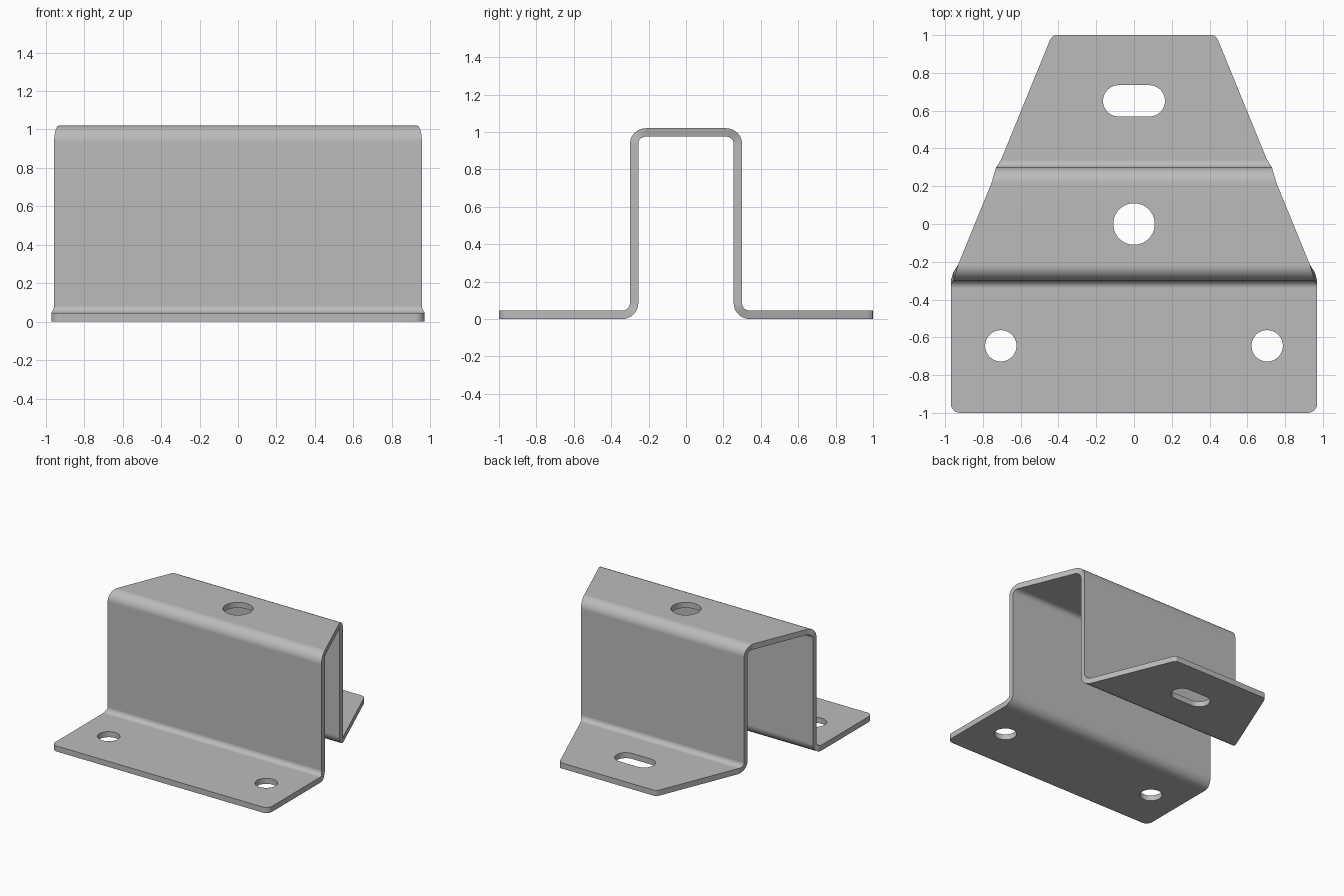
import bpy, bmesh
from math import sin, cos, pi, radians
from mathutils import Vector

cube = bpy.data.objects.get("Cube")
if cube:
    bpy.data.objects.remove(cube, do_unlink=True)

T = 0.045          # sheet thickness
R = 0.0625         # bend radius on the sheet centre line
Z0 = T / 2         # height of the flange centre line
STEPS = 12

steel = bpy.data.materials.new("grey_steel")
steel.use_nodes = True
colour = (0.5, 0.5, 0.5, 1)
steel.diffuse_color = colour
steel.node_tree.nodes["Principled BSDF"].inputs["Base Color"].default_value = colour


def half_width(y):
    """Full width at the front flange, then a straight taper to the back."""
    return 0.97 - 0.409 * max(0, y + 0.31)


def make_object(name, bm):
    bmesh.ops.recalc_face_normals(bm, faces=bm.faces[:])
    mesh = bpy.data.meshes.new(name)
    bm.to_mesh(mesh)
    bm.free()
    obj = bpy.data.objects.new(name, mesh)
    bpy.context.collection.objects.link(obj)
    return obj


# Stations along the folded sheet: (y, z, normal, half width)
stations = []
up = Vector((0, 0, 1))


def flat(y, w):
    stations.append((y, Z0, up, w))


def bend(cy, cz, start, end, side):
    for i in range(STEPS + 1):
        a = radians(start + (end - start) * i / STEPS)
        y, z = cy + R * cos(a), cz + R * sin(a)
        stations.append((y, z, side * Vector((0, cos(a), sin(a))), half_width(y)))


# Front flange with rounded corners
for i in range(7):
    a = i / 6 * pi / 2
    flat(-1 + 0.05 * (1 - cos(a)), 0.92 + 0.05 * sin(a))
# Four folds of the hat section
bend(-0.34, 0.085, -90, 0, -1)
bend(-0.215, 0.935, 180, 90, 1)
bend(0.215, 0.935, 90, 0, 1)
bend(0.34, 0.085, 180, 270, -1)
# Tapered back flange with small rounded corners
flat(0.972, half_width(0.972))
flat(0.986, 0.437)
flat(0.996, 0.428)
flat(1.0, 0.415)

# Loft the sheet through the stations
bm = bmesh.new()
rings = []
for y, z, n, w in stations:
    ring = []
    for sx, sn in ((-1, -1), (1, -1), (1, 1), (-1, 1)):
        ring.append(bm.verts.new(Vector((sx * w, y, z)) + n * (sn * T / 2)))
    rings.append(ring)
for a, b in zip(rings, rings[1:]):
    for k in range(4):
        m = (k + 1) % 4
        bm.faces.new((a[k], a[m], b[m], b[k]))
bm.faces.new(rings[0])
bm.faces.new(rings[-1])
bracket = make_object("folded_bracket", bm)
bracket.data.materials.append(steel)

# Hole cutters: round when stretch is zero, slotted otherwise
bm = bmesh.new()


def hole(x, y, z, r, stretch=0):
    n = 48
    ring = []
    for i in range(n):
        a = 2 * pi * (i + 0.5) / n
        shift = stretch if cos(a) > 0 else -stretch
        ring.append(bm.verts.new((x + shift + r * cos(a), y + r * sin(a), z - 0.1)))
    face = bm.faces.new(ring)
    ext = bmesh.ops.extrude_face_region(bm, geom=[face])
    verts = [g for g in ext["geom"] if isinstance(g, bmesh.types.BMVert)]
    bmesh.ops.translate(bm, verts=verts, vec=(0, 0, 0.2))


for side in (-1, 1):
    hole(side * 0.705, -0.645, Z0, 0.083)
hole(0, 0, 1.0, 0.11)
hole(0, 0.652, Z0, 0.083, 0.081)
cutter = make_object("hole_cutter", bm)
cutter.data.materials.append(steel)
cutter.hide_render = True

# Cut the holes, then shade the bends smoothly
bpy.ops.object.select_all(action='DESELECT')
bpy.context.view_layer.objects.active = bracket
bracket.select_set(True)
cut = bracket.modifiers.new("holes", 'BOOLEAN')
cut.operation = 'DIFFERENCE'
cut.solver = 'EXACT'
cut.object = cutter
bpy.ops.object.modifier_apply(modifier=cut.name)
bpy.data.objects.remove(cutter, do_unlink=True)
bpy.ops.object.shade_smooth_by_angle(angle=radians(30))
weighted = bracket.modifiers.new("flat_panels", 'WEIGHTED_NORMAL')
weighted.keep_sharp = True
